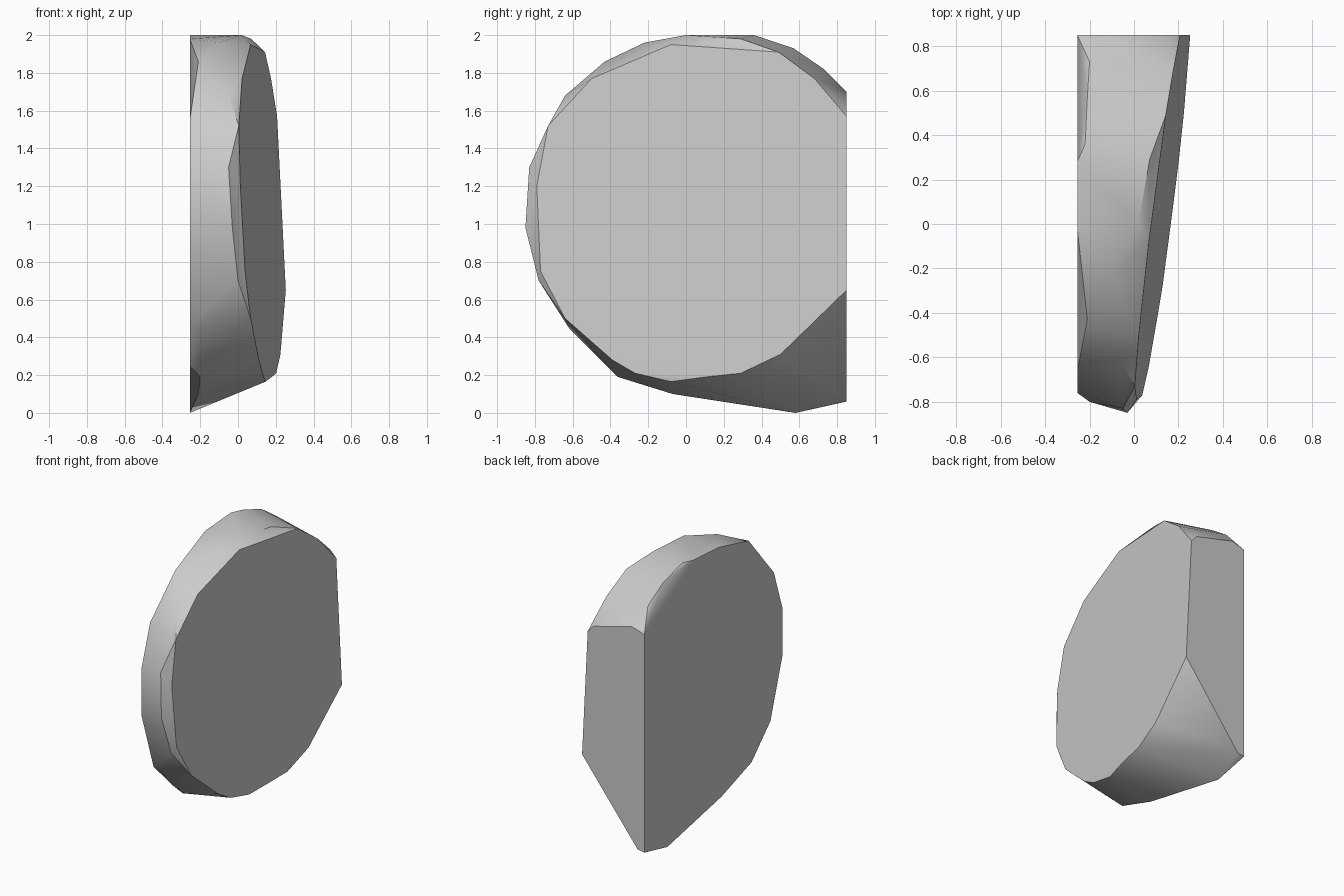
import bpy
import bmesh
import math

# Remove the default cube
default_cube = bpy.data.objects.get("Cube")
if default_cube:
    bpy.data.objects.remove(default_cube, do_unlink=True)


def make_material(name, color):
    material = bpy.data.materials.new(name)
    material.use_nodes = True
    material.diffuse_color = color
    shader = material.node_tree.nodes["Principled BSDF"]
    shader.inputs["Base Color"].default_value = color
    return material


def slanted_plane(y, z):
    """Depth of the tilted left face at a given place."""
    return 0.175 + 0.13 * y - 0.05 * z


def build_hull(name, points, material):
    """Wrap a convex skin round the outlines and merge flat areas."""
    mesh = bpy.data.meshes.new(name)
    bm = bmesh.new()
    for point in points:
        bm.verts.new(point)
    result = bmesh.ops.convex_hull(bm, input=bm.verts)
    inside = set(result["geom_interior"]) | set(result["geom_unused"])
    loose = [item for item in inside if isinstance(item, bmesh.types.BMVert)]
    bmesh.ops.delete(bm, geom=loose, context="VERTS")
    bmesh.ops.dissolve_limit(bm, angle_limit=math.radians(1),
                             verts=bm.verts, edges=bm.edges)
    bmesh.ops.recalc_face_normals(bm, faces=bm.faces)
    bm.to_mesh(mesh)
    bm.free()
    mesh.materials.append(material)
    hull = bpy.data.objects.new(name, mesh)
    bpy.context.collection.objects.link(hull)
    return hull


# Outline of the slanted face, as (y, z)
slanted_outline = [
    (-.73, 1.52), (-.5, 1.77), (-.08, 1.95), (.49, 1.91), (.68, 1.77),
    (.85, 1.57), (.85, .65), (.5, .31), (.29, .21), (.1, .19),
    (-.39, .28), (-.64, .5), (-.77, .75), (-.79, 1.2),
]

# Outline of the upright face, as (y, z)
upright_x = -0.255
upright_outline = [
    (.85, 1.67), (.28, 2), (-.02, 1.98), (-.66, 1.55), (-.76, 1.25),
    (-.76, .9), (-.62, .47), (-.4, .25), (-.05, .13), (.58, 0), (.85, .06),
]

# Shoulders that round off the rim between both faces
upper_rim = [
    (.02, 0, 2), (.07, .29, 1.98), (-.21, .57, 1.93), (-.22, .36, 2),
    (-.155, .85, 1.7), (.16, .85, 1.62), (-.2, .73, 1.82),
    (-.1, -.22, 1.96), (-.21, -.43, 1.86), (-.05, -.64, 1.68),
]
lower_rim = [
    (-.05, -.83, 1.3), (-.03, -.85, .98), (0, -.78, .7), (-.2, -.8, 1.1),
    (-.2, -.62, .45), (-.2, -.36, .19), (-.21, -.07, .1),
    (.13, -.27, .21), (.145, -.08, .165), (-.2, .85, .07),
]

points = [(slanted_plane(y, z), y, z) for y, z in slanted_outline]
points += [(upright_x, y, z) for y, z in upright_outline]
points += upper_rim + lower_rim

# Stone wedge
stone_grey = make_material("stone_grey", (0.6, 0.6, 0.6, 1.0))
wedge = build_hull("stone_wedge", points, stone_grey)

# Soft rim with crisp outer edges
bpy.ops.object.select_all(action="DESELECT")
wedge.select_set(True)
bpy.context.view_layer.objects.active = wedge
bpy.ops.object.shade_smooth_by_angle(angle=math.radians(30))
